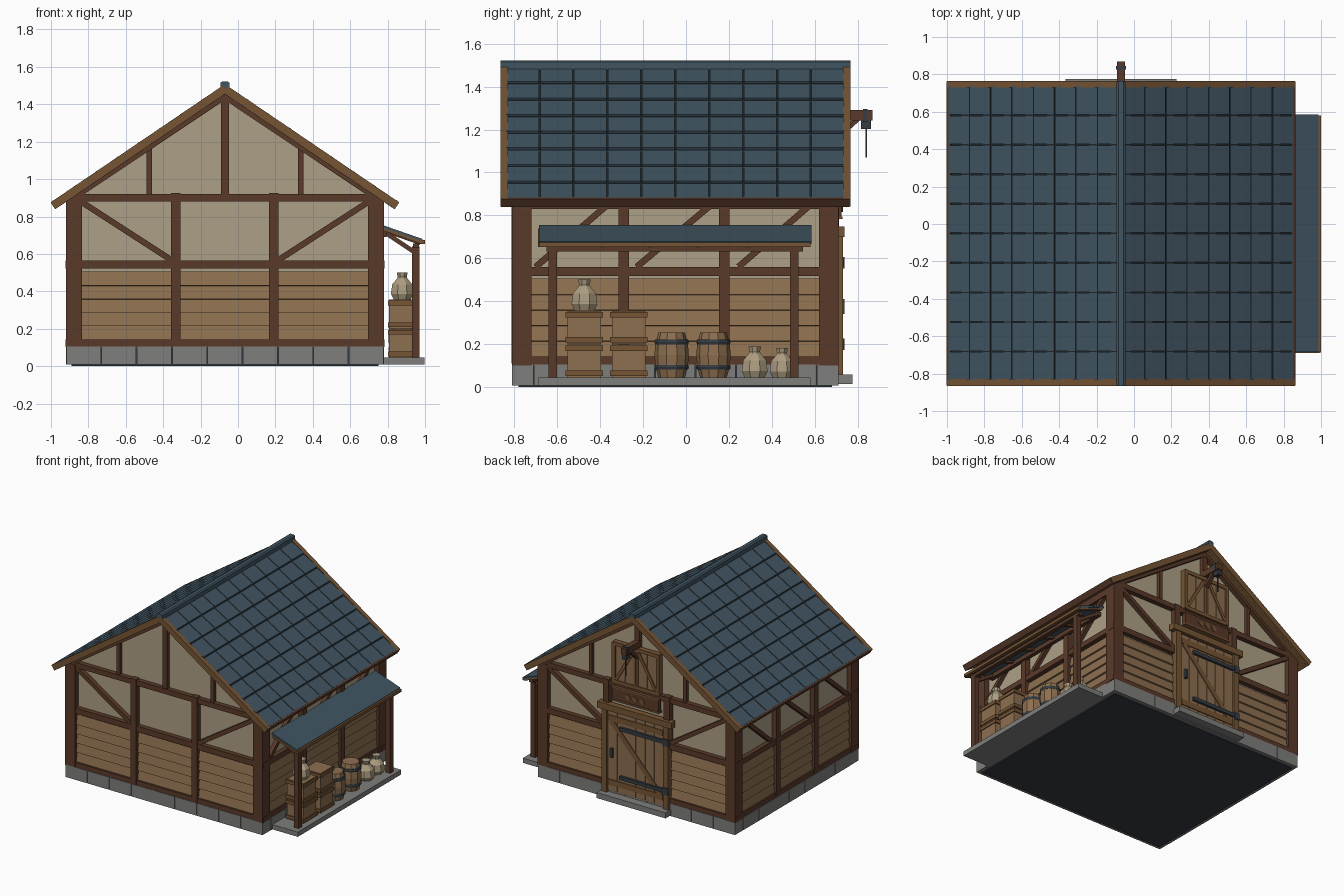
import bpy, bmesh, math
from mathutils import Vector, Matrix

if "Cube" in bpy.data.objects:
    bpy.data.objects.remove(bpy.data.objects["Cube"])

COL = dict(timber=(.10, .042, .022), plaster=(.42, .35, .24), plank=(.27, .16, .08),
           slate=(.052, .09, .12), gap=(.012, .018, .022), stone=(.21, .215, .205),
           trim=(.18, .09, .035), iron=(.035, .045, .055), sack=(.42, .34, .22))
MATS = {}
for k, c in COL.items():
    MATS[k] = bpy.data.materials.new(k)
    MATS[k].diffuse_color = (*c, 1)
PARTS = {}


def part(name, mat):
    return PARTS.setdefault(name, (bmesh.new(), mat))[0]


def box(bm, x0, x1, y0, y1, z0, z1):
    m = Matrix.Translation(((x0 + x1) / 2, (y0 + y1) / 2, (z0 + z1) / 2))
    bmesh.ops.create_cube(bm, size=1, matrix=m @ Matrix.Diagonal((x1 - x0, y1 - y0, z1 - z0, 1)))


def beam(bm, p, q, thick, n, depth):
    """Bar from p to q; depth runs along n, thick is across both."""
    p, q, n = Vector(p), Vector(q), Vector(n)
    d = (q - p).normalized()
    m = Matrix((d, n.cross(d), n)).transposed().to_4x4()
    m.translation = (p + q) / 2
    bmesh.ops.create_cube(bm, size=1, matrix=m @ Matrix.Diagonal(((q - p).length, thick, depth, 1)))


def prism(bm, pts, y0, y1):
    a = [bm.verts.new((x, y0, z)) for x, z in pts]
    b = [bm.verts.new((x, y1, z)) for x, z in pts]
    bm.faces.new(a)
    bm.faces.new(b[::-1])
    for i in range(len(a)):
        j = (i + 1) % len(a)
        bm.faces.new((a[i], b[i], b[j], a[j]))


def lathe(bm, x, y, prof, n):
    rings = [[bm.verts.new((x + r * math.cos(2 * math.pi * (i + .5) / n),
                            y + r * math.sin(2 * math.pi * (i + .5) / n), z)) for i in range(n)]
             for r, z in prof]
    bm.faces.new(rings[0][::-1])
    bm.faces.new(rings[-1])
    for a, b in zip(rings, rings[1:]):
        for i in range(n):
            j = (i + 1) % n
            bm.faces.new((a[i], a[j], b[j], b[i]))


CX, CY, HX, HY = -.07, -.05, .85, .76
X, Y = Vector((1, 0, 0)), Vector((0, 1, 0))

# foundation core with separate stone blocks round it
box(part("foundation_core", "iron"), CX - .82, CX + .82, CY - .73, CY + .73, 0, .1)
st = part("foundation_stones", "stone")
for s in (-1, 1):
    for i in range(9):
        w = 2 * HX / 9
        x = CX - HX + i * w
        ya, yb = sorted((CY + s * .66, CY + s * HY))
        box(st, x + .002, x + w - .002, ya, yb, .008, .105)
    for i in range(7):
        w = 1.32 / 7
        y = CY - .66 + i * w
        xa, xb = sorted((CX + s * .75, CX + s * HX))
        box(st, xa, xb, y + .002, y + w - .002, .008, .105)

# plaster body
prism(part("plaster_walls", "plaster"), [(CX - .81, .1), (CX + .81, .1), (CX + .81, .89),
      (CX, 1.44), (CX - .81, .89)], CY - .72, CY + .72)

tm, pk = part("timber_frame", "timber"), part("wall_planks", "plank")
for s in (-1, 1):
    # gable ends: plane at CY + s*HY
    def gbox(bm, u0, u1, z0, z1, out, s=s):
        ya, yb = sorted((CY + s * .70, CY + s * out))
        box(bm, CX + u0, CX + u1, ya, yb, z0, z1)
    for z0, z1 in ((.103, .142), (.522, .566), (.88, .92)):
        gbox(tm, -HX - .003, HX + .003, z0, z1, .757)
    for m in (-1, 1):
        u = m * .262
        gbox(tm, u - .025, u + .025, .11, .926, .763)
        gbox(tm, m * .405 - .014, m * .405 + .014, .91, 1.17, .745)
        yy = CY + s * .735
        beam(tm, (CX + m * .77, yy, .88), (CX + m * .275, yy, .56), .032, Y, .04)
        beam(tm, (CX + m * .83, yy, .892), (CX, yy, 1.447), .04, Y, .04)
        xa, xb = sorted((CX + m * .765, CX + m * HX))
        ya, yb = sorted((CY + s * .67, CY + s * HY))
        box(tm, xa, xb, ya, yb, .1, .9)
    gbox(tm, -.021, .021, .9, 1.46, .75)
    for i in range(5):
        z = .142 + i * .072
        beam(pk, (CX, CY + s * .735, z), (CX, CY + s * .722, z + .075), .02, X, 1.56)

    # long sides: plane at CX + s*HX
    def sbox(bm, y0, y1, z0, z1, out, s=s):
        xa, xb = sorted((CX + s * .79, CX + s * out))
        box(bm, xa, xb, y0, y1, z0, z1)
    for z0, z1 in ((.103, .142), (.518, .56), (.83, .88)):
        sbox(tm, CY - .73, CY + .73, z0, z1, .845)
    for y in (-.29, .178):
        sbox(tm, y - .024, y + .024, .11, .9, .85)
    for y0, y1 in ((-.70, -.365), (-.23, .118), (.244, .58)):
        xx = CX + s * .82
        beam(tm, (xx, y0, .56), (xx, y1, .85), .03, X, .04)
    for i in range(5):
        z = .142 + i * .072
        beam(pk, (CX + s * .825, CY, z), (CX + s * .812, CY, z + .075), .02, Y, 1.4)

# main roof: deck, dark underlay, tiles, bargeboards, eave boards
SL = .678


def rp(s, u, y, top):
    return Vector((CX + s * u, y, top - SL * u))


for s in (-1, 1):
    beam(part("roof_deck", "trim"), rp(s, 0, CY, 1.466), rp(s, .91, CY, 1.466), .02, Y, 1.58)
    beam(part("roof_underlay", "gap"), rp(s, 0, CY, 1.482), rp(s, .915, CY, 1.482), .02, Y, 1.57)
    tiles = part("roof_tiles", "slate")
    for r in range(8):
        u0, u1 = .012 + r * .114, .012 + (r + 1) * .114 - .004
        for c in range(10):
            y = CY - .79 + (c + .5) * .158
            beam(tiles, rp(s, u0, y, 1.491), rp(s, u1, y, 1.502), .012, Y, .151)
    for e in (-1, 1):
        y = CY + e * .7975
        beam(part("bargeboards", "trim"), rp(s, 0, y, 1.481), rp(s, .918, y, 1.481), .044, Y, .035)
    eb = part("eave_boards", "timber")
    beam(eb, rp(s, .9, CY, 1.481), rp(s, .92, CY, 1.481), .044, Y, 1.625)
prism(part("ridge_cap", "slate"), [(CX - .024, 1.475), (CX + .024, 1.475), (CX + .024, 1.515),
      (CX + .014, 1.522), (CX - .014, 1.522), (CX - .024, 1.515)], CY - .815, CY + .815)

# lean-to on the right side
box(part("porch_slab", "stone"), .74, .998, -.69, .58, .008, .045)
beam(part("porch_roof", "slate"), (.77, CY, .748), (.985, CY, .673), .014, Y, 1.27)
pt = part("porch_trim", "trim")
box(pt, .976, 1.0, -.685, .58, .652, .674)
for y in (-.68, .57):
    beam(pt, (.78, y, .731), (.985, y, .66), .016, Y, .02)
pf = part("porch_frame", "timber")
box(pf, .935, .968, -.65, .545, .632, .656)
box(pf, .765, .795, -.65, .545, .69, .725)
for y in (-.62, .505):
    box(pf, .93, .97, y - .02, y + .02, .045, .64)
    beam(pf, (.785, y, .715), (.95, y, .605), .024, Y, .03)
for y in (-.39, -.165, .06, .285):
    beam(pf, (.78, y, .724), (.975, y, .656), .016, Y, .025)

# back door with frame, braces and ironwork
box(part("door_step", "stone"), CX - .297, CX + .297, .68, .775, .015, .058)
dr, tr, ir = part("door_planks", "plank"), part("door_trim", "trim"), part("door_ironwork", "iron")
box(part("door_backing", "timber"), CX - .25, CX + .25, .69, .712, .07, .71)
for i in range(6):
    x = CX - .24 + i * .08
    box(dr, x + .002, x + .078, .70, .717, .075, .69)
for m in (-1, 1):
    box(tr, CX + m * .265 - .023, CX + m * .265 + .023, .69, .73, .058, .71)
box(tr, CX - .32, CX + .32, .69, .738, .70, .748)
for z in (.14, .64):
    box(tr, CX - .235, CX + .235, .71, .724, z - .022, z + .022)
beam(tr, (CX + .21, .717, .62), (CX - .21, .717, .16), .04, Y, .014)
for z in (.2, .58):
    box(ir, CX - .26, CX + .13, .715, .735, z - .014, z + .014)
    box(ir, CX - .29, CX - .245, .715, .737, z - .027, z + .027)
box(ir, CX + .19, CX + .21, .715, .738, .34, .41)

# plain sign board with three small bosses
box(part("sign_board", "timber"), CX - .2, CX + .2, .69, .724, .785, .895)
for z in (.79, .89):
    box(part("sign_edges", "trim"), CX - .205, CX + .205, .69, .728, z - .006, z + .006)
for dx in (-.06, 0, .06):
    beam(part("sign_bosses", "trim"), (CX + dx - .013, .727, .827), (CX + dx + .013, .727, .853),
         .03, Y, .008)

# loft hatch with two leaves
for m in (-1, 1):
    for i in range(2):
        x = CX + m * (.05 + i * .088)
        box(part("hatch_planks", "plank"), x - .042, x + .042, .68, .712, .935, 1.215)
    ht = part("hatch_trim", "trim")
    box(ht, CX + m * .19 - .014, CX + m * .19 + .014, .68, .722, .92, 1.235)
    box(ht, CX + m * .012 - .009, CX + m * .012 + .009, .68, .718, .93, 1.22)
    beam(ht, (CX + m * .17, .715, .95), (CX + m * .025, .715, 1.2), .024, Y, .01)
for z in (.93, 1.225):
    box(ht, CX - .2, CX + .2, .68, .72, z - .014, z + .014)

# hoist beam, pulley and rope
hb = part("hoist_beam", "timber")
box(hb, CX - .022, CX + .022, .66, .868, 1.243, 1.292)
beam(hb, (CX, .70, 1.16), (CX, .80, 1.25), .025, X, .03)
hi = part("hoist_pulley", "iron")
box(hi, CX - .026, CX + .026, .825, .845, 1.235, 1.296)
beam(hi, (CX - .016, .838, 1.222), (CX + .016, .838, 1.222), .04, Y, .048)
box(hi, CX - .003, CX + .003, .837, .843, 1.07, 1.22)

# stacked crates
cr, cb = part("crates", "plank"), part("crate_bands", "trim")
for y in (-.473, -.267):
    for z in (.046, .202):
        box(cr, .808, .95, y - .078, y + .078, z, z + .153)
        for h in (.006, .122):
            box(cb, .801, .957, y - .087, y + .087, z + h, z + h + .026)

# barrels with hoops
for y in (-.067, .128):
    lathe(part("barrels", "plank"), .88, y, [(.062, .045), (.076, .1), (.08, .15), (.076, .2),
          (.062, .255)], 10)
    for z in (.082, .2):
        lathe(part("barrel_hoops", "iron"), .88, y, [(.077, z), (.08, z + .011), (.077, z + .022)], 10)

# tied sacks
for y, z, k in ((-.473, .357, 1), (.32, .045, 1), (.447, .045, .95)):
    prof = [(.05, 0), (.065, .03), (.058, .08), (.03, .112), (.026, .12), (.032, .145)]
    lathe(part("sacks", "sack"), .878, y, [(r * k, z + h * k) for r, h in prof], 8)

for name, (bm, mat) in PARTS.items():
    bmesh.ops.recalc_face_normals(bm, faces=bm.faces)
    me = bpy.data.meshes.new(name)
    bm.to_mesh(me)
    bm.free()
    me.materials.append(MATS[mat])
    bpy.context.collection.objects.link(bpy.data.objects.new(name, me))

for m in bpy.data.materials:
    if m.users and not m.is_grease_pencil:
        m.use_nodes = True
        m.node_tree.nodes["Principled BSDF"].inputs["Base Color"].default_value = m.diffuse_color
